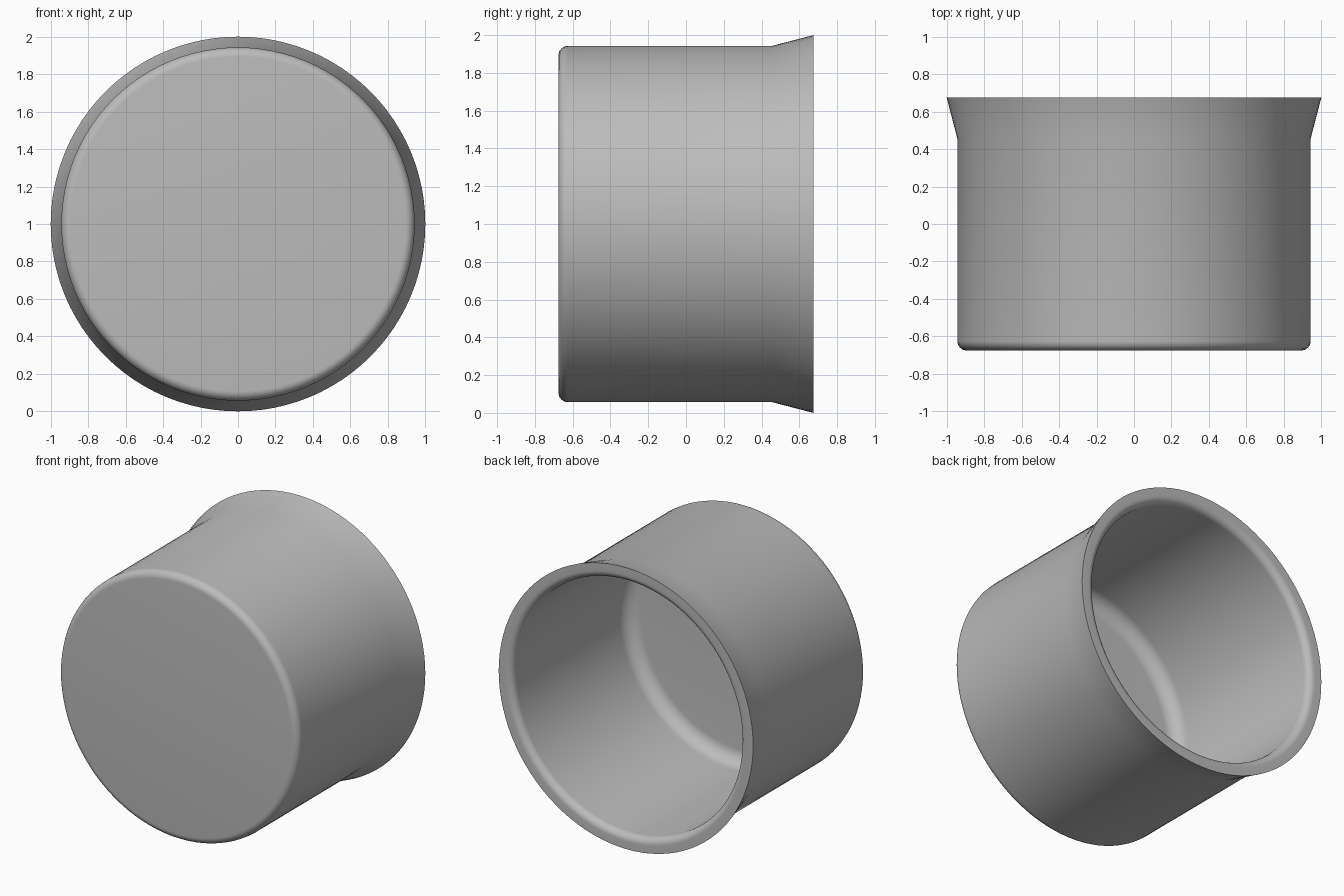
import bpy, bmesh, math

cube = bpy.data.objects.get("Cube")
if cube:
    bpy.data.objects.remove(cube, do_unlink=True)

SEGMENTS = 96


def arc(r, y, radius, start, end, steps=8):
    """Points of a rounded corner in the (radius, y) plane, angles in degrees."""
    angles = [math.radians(start + (end - start) * i / steps) for i in range(steps + 1)]
    return [(r + radius * math.cos(a), y + radius * math.sin(a)) for a in angles]


# Plain grey plastic
grey = bpy.data.materials.new("plain_grey")
grey.use_nodes = True
colour = (0.5, 0.5, 0.5, 1)
grey.diffuse_color = colour
grey.node_tree.nodes["Principled BSDF"].inputs["Base Color"].default_value = colour

# Cup section: outer wall with flared lip, rounded rim, inner wall and floor
profile = arc(0.893, -0.625, 0.05, -90, 0)
profile += [(0.943, 0.455), (1.0, 0.675)]
profile += arc(0.945, 0.625, 0.05, 90, 180)
profile += arc(0.795, -0.525, 0.1, 0, -90)

# Revolve the section about the y axis, closing both ends with discs
bm = bmesh.new()
rings = []
for r, y in profile:
    ring = []
    for i in range(SEGMENTS):
        a = math.tau * i / SEGMENTS
        ring.append(bm.verts.new((r * math.cos(a), y, 1 + r * math.sin(a))))
    rings.append(ring)
for a, b in zip(rings, rings[1:]):
    for i in range(SEGMENTS):
        j = (i + 1) % SEGMENTS
        bm.faces.new((a[i], a[j], b[j], b[i]))
bm.faces.new(rings[0])
bm.faces.new(rings[-1])
bmesh.ops.recalc_face_normals(bm, faces=bm.faces)

mesh = bpy.data.meshes.new("flared_cup")
bm.to_mesh(mesh)
bm.free()
mesh.materials.append(grey)
cup = bpy.data.objects.new("flared_cup", mesh)
bpy.context.collection.objects.link(cup)

# Smooth shading with crisp rim
bpy.ops.object.select_all(action="DESELECT")
cup.select_set(True)
bpy.context.view_layer.objects.active = cup
bpy.ops.object.shade_smooth_by_angle(angle=math.radians(30))
